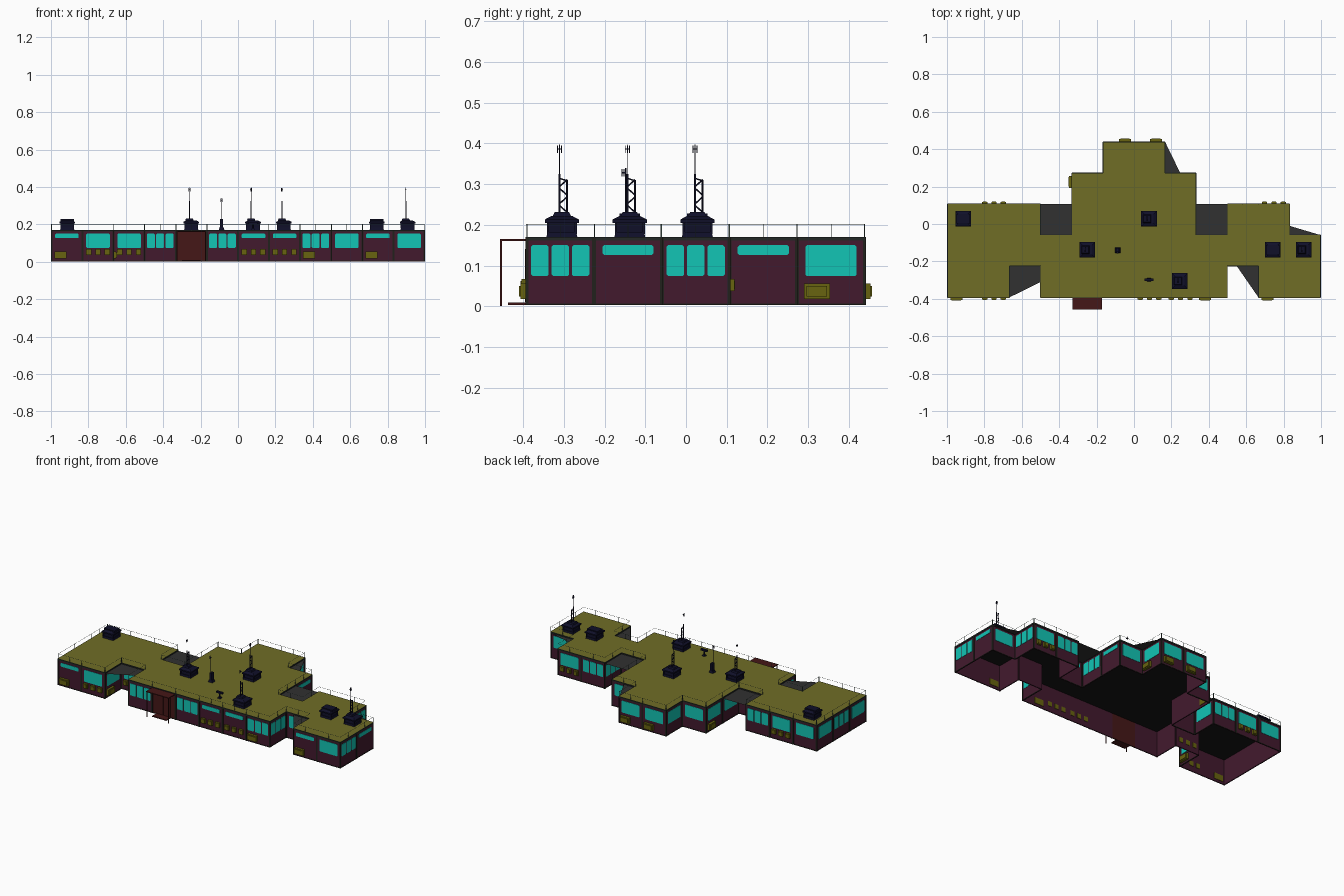
import bpy, bmesh, math
from mathutils import Matrix, Vector

if "Cube" in bpy.data.objects:
    bpy.data.objects.remove(bpy.data.objects["Cube"])

C = 0.1663                     # module size
X0, Y0 = -0.998, -0.392        # front-left corner of the module grid
TOP = 0.17
parts = {}
# Colours as seen on screen, made linear when the materials are built
COL = {
    "wall_panels": (0.26, 0.10, 0.18), "wall_trim": (0.13, 0.13, 0.11),
    "windows": (0.07, 0.77, 0.71), "wall_vents": (0.41, 0.39, 0.06),
    "roof_deck": (0.44, 0.43, 0.15), "ceiling": (0.08, 0.08, 0.08),
    "notch_covers": (0.19, 0.19, 0.19), "roof_edge": (0.14, 0.16, 0.15),
    "railing": (0.28, 0.36, 0.33), "roof_units": (0.06, 0.06, 0.16),
    "masts": (0.07, 0.07, 0.16), "entrance": (0.27, 0.09, 0.09),
}


def bm_of(name):
    return parts.setdefault(name, bmesh.new())


def box(name, c, s, m=Matrix()):
    mat = m @ Matrix.Translation(c) @ Matrix.Diagonal((*s, 1))
    bmesh.ops.create_cube(bm_of(name), size=1, matrix=mat)


def frustum(name, c, w1, w2, z1, z2):
    # square tapered block
    k = math.sqrt(2) / 2
    m = Matrix.Translation((c[0], c[1], (z1 + z2) / 2)) @ Matrix.Rotation(math.pi / 4, 4, 'Z')
    bmesh.ops.create_cone(bm_of(name), cap_ends=True, segments=4, radius1=w1 * k,
                          radius2=w2 * k, depth=z2 - z1, matrix=m)


def rod(name, a, b, r, n=5):
    a, b = Vector(a), Vector(b)
    d = b - a
    m = Matrix.Translation((a + b) / 2) @ d.to_track_quat('Z', 'Y').to_matrix().to_4x4()
    bmesh.ops.create_cone(bm_of(name), cap_ends=True, segments=n, radius1=r,
                          radius2=r, depth=d.length, matrix=m)


def poly(name, pts, z):
    bm = bm_of(name)
    bm.faces.new([bm.verts.new((x, y, z)) for x, y in pts])


def pane(x, z, w, h, m):
    # window pane with clipped corners, just proud of the wall
    bm, k = bm_of("windows"), .004
    pts = []
    for sx, sz in ((-1, -1), (1, -1), (1, 1), (-1, 1)):
        a = (x + sx * (w / 2 - k), z + sz * h / 2)
        b = (x + sx * w / 2, z + sz * (h / 2 - k))
        pts += [b, a] if sx * sz > 0 else [a, b]
    f = bm.faces.new([bm.verts.new(m @ Vector((p, .001, q))) for p, q in pts])
    f.normal_update()
    top = bmesh.ops.extrude_face_region(bm, geom=[f])["geom"]
    d = m.to_3x3() @ Vector((0, -.0025, 0))
    bmesh.ops.translate(bm, vec=d, verts=[v for v in top if isinstance(v, bmesh.types.BMVert)])


def rect(i, j, w=1):
    x, y = X0 + i * C, Y0 + j * C
    return [(x, y), (x + w * C, y), (x + w * C, y + C), (x, y + C)]


# Floor plan: spans of occupied columns for each row, front to back
PLAN = [[(0, 2), (3, 9), (10, 12)], [(0, 12)], [(0, 3), (4, 8), (9, 11)], [(4, 8)], [(5, 7)]]
cells = {(i, j) for j, row in enumerate(PLAN) for a, b in row for i in range(a, b)}

# Facade types: S strip, B big pane, T triple panes; v three vents, a box vent; D door
FACADE = {
    'F': {(0, 0): "Sa", (1, 0): "Bv", (2, 1): "Bv", (3, 0): "T", (4, 0): "D", (5, 0): "T",
          (6, 0): "Sv", (7, 0): "Sv", (8, 0): "Ta", (9, 1): "B", (10, 0): "Sa", (11, 0): "B"},
    'R': {(11, 0): "T", (11, 1): "S", (10, 2): "T", (7, 3): "S", (6, 4): "Ba",
          (1, 0): "Ba", (8, 0): "T", (2, 2): "B", (7, 2): "T"},
    'K': {(0, 2): "B", (1, 2): "Bv", (2, 2): "T", (3, 1): "S", (4, 3): "B", (5, 4): "Ba",
          (6, 4): "Ba", (7, 3): "B", (8, 1): "S", (9, 2): "T", (10, 2): "Bv", (11, 1): "B"},
    'L': {(0, 0): "B", (0, 1): "T", (0, 2): "B", (4, 3): "Ba", (5, 4): "B",
          (3, 0): "B", (10, 0): "S", (4, 2): "B", (9, 2): "T"},
}
SIDES = {'F': (0, -1), 'R': (1, 0), 'K': (0, 1), 'L': (-1, 0)}


def facade(i, j, side):
    # local frame: x right, -y outward, z up, origin at foot of the wall
    n = SIDES[side]
    kind = FACADE[side].get((i, j), "B")
    ang = math.atan2(n[1], n[0]) + math.pi / 2
    m = Matrix.Translation((X0 + (i + .5 + n[0] / 2) * C, Y0 + (j + .5 + n[1] / 2) * C, 0)) \
        @ Matrix.Rotation(ang, 4, 'Z')
    box("entrance" if kind == "D" else "wall_panels", (0, .003, .084), (C, .005, .163), m)
    for s in (-1, 1):          # seam posts
        box("wall_trim", (s * (C / 2 - .0025), 0, .085), (.005, .005, .165), m)
    box("wall_trim", (0, 0, .005), (C, .003, .004), m)
    box("roof_edge", (0, 0, .166), (C, .005, .009), m)
    if kind[0] == 'S':
        pane(0, .138, .126, .024, m)
    elif kind[0] == 'B':
        pane(0, .112, .126, .076, m)
    elif kind[0] == 'T':
        for k in (-1, 0, 1):
            pane(k * .05, .112, .043, .076, m)
    if 'v' in kind:            # vents pass through the wall
        for k in (-1, 0, 1):
            box("wall_vents", (k * .05, -.002, .052), (.028, .02, .03), m)
            box("wall_vents", (k * .05, -.011, .052), (.02, .006, .02), m)
    if 'a' in kind:
        box("wall_vents", (-.035, -.003, .037), (.064, .022, .038), m)
        box("wall_vents", (-.035, -.014, .037), (.05, .008, .026), m)
    # railing: posts every half module, one thin top rail
    for x in (-C / 2, 0, C / 2):
        box("railing", (x, .002, .185), (.0014, .0014, .034), m)
    box("railing", (0, .002, .201), (C, .001, .001), m)


for i, j in sorted(cells):
    for side, n in SIDES.items():
        if (i + n[0], j + n[1]) not in cells:
            facade(i, j, side)

# Roof deck and dark ceiling, strip by strip
for j, row in enumerate(PLAN):
    for a, b in row:
        poly("roof_deck", rect(a, j, b - a), TOP + .001)
        poly("ceiling", rect(a, j, b - a)[::-1], .163)

# Flat dark covers spanning some of the inner corners at ceiling height
poly("notch_covers", rect(3, 2), .163)
poly("notch_covers", rect(8, 2), .163)
gx = lambda i: X0 + i * C
gy = lambda j: Y0 + j * C
for cover in ([(gx(2), gy(0)), (gx(3), -.31), (gx(3), gy(1)), (gx(2), gy(1))],
              [(.55, gy(1)), (gx(10), gy(0)), (gx(10), gy(1))],
              [(gx(7), gy(4)), (.247, gy(4)), (gx(7), gy(5))],
              [(gx(11), gy(2)), (gx(12), gy(2)), (gx(11), -.01)]):
    poly("notch_covers", cover, .163)


def roof_unit(x, y):
    # stepped pedestal housing
    frustum("roof_units", (x, y), .076, .07, TOP, .182)
    frustum("roof_units", (x, y), .062, .062, .182, .205)
    frustum("roof_units", (x, y), .084, .084, .205, .213)
    frustum("roof_units", (x, y), .084, .05, .213, .222)
    for s in (-1, 1):
        for t in (-1, 1):
            box("roof_units", (x + s * .034, y + t * .034, .192), (.006, .006, .03))


def aerial(x, y, z):
    for s in (-1, 1):
        rod("masts", (x, y + s * .005, z - .009), (x, y + s * .005, z + .009), .0012)
        rod("masts", (x + s * .004, y, z - .009), (x + s * .004, y, z + .009), .0012)
    box("masts", (x, y, z), (.009, .011, .003))


def mast(x, y):
    # flat lattice frame, slim pole and small crossed aerial
    x, ya, yb = x - .01, y - .006, y + .013
    frustum("roof_units", (x, y), .044, .036, .222, .231)
    rod("masts", (x, ya, .225), (x, ya, .325), .0028)
    rod("masts", (x, yb, .225), (x, yb, .31), .0028)
    for k in range(4):
        z = .23 + k * .021
        p, q = (ya, yb) if k % 2 else (yb, ya)
        rod("masts", (x, p, z), (x, q, z + .018), .002)
    rod("masts", (x, yb, .308), (x, ya, .314), .002)
    rod("masts", (x, ya, .32), (x, ya, .397), .0011)
    aerial(x, ya, .386)


for x, y, has_mast in ((-.913, .028, 0), (-.25, -.138, 1), (.08, .028, 1),
                       (.245, -.305, 1), (.742, -.138, 0), (.907, -.138, 1)):
    roof_unit(x, y)
    if has_mast:
        mast(x, y)
    else:                      # plain fan housing on top
        box("roof_units", (x, y, .219), (.074, .05, .018))

# Small whip aerial and low T-shaped vent
frustum("roof_units", (-.088, -.14), .03, .02, TOP, .185)
box("roof_units", (-.088, -.14, .205), (.014, .022, .05))
rod("masts", (-.088, -.148, .22), (-.088, -.148, .34), .0016)
aerial(-.088, -.152, .328)
frustum("roof_units", (.08, -.298), .022, .014, TOP, .178)
rod("roof_units", (.08, -.298, .175), (.08, -.298, .205), .005, 8)
box("roof_units", (.08, -.298, .207), (.046, .014, .01))

# Entrance: canopy, posts, door leaves and step
ex = gx(4.5)
box("entrance", (ex, (Y0 - .457) / 2, .163), (C * .96, .457 + Y0, .005))
for s in (-1, 1):
    box("entrance", (ex + s * .076, -.4545, .082), (.005, .005, .162))
    box("entrance", (ex + s * .024, Y0 - .002, .075), (.045, .004, .13))
box("entrance", (ex, -.415, .006), (.10, .045, .006))

# Turn every collected part into an object with its colour
for name, bm in parts.items():
    if name in ("windows",):
        bmesh.ops.recalc_face_normals(bm, faces=bm.faces)
    me = bpy.data.meshes.new(name)
    bm.to_mesh(me)
    bm.free()
    ob = bpy.data.objects.new(name, me)
    bpy.context.collection.objects.link(ob)
    mat = bpy.data.materials.new(name + "_colour")
    mat.diffuse_color = (*(((c + .055) / 1.055) ** 2.4 for c in COL[name]), 1)
    mat.use_nodes = True
    mat.node_tree.nodes["Principled BSDF"].inputs["Base Color"].default_value = mat.diffuse_color
    me.materials.append(mat)
